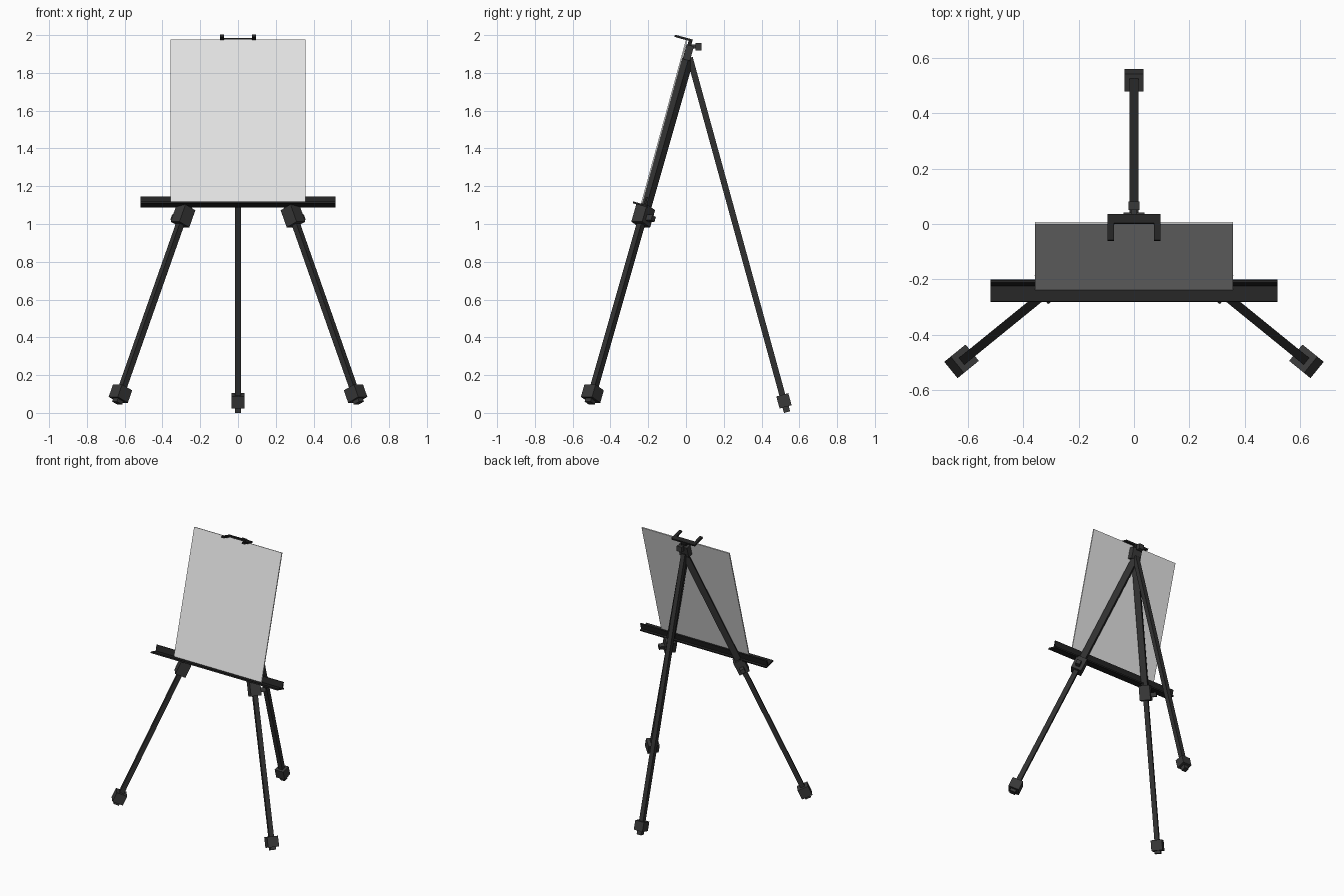
import bpy
from mathutils import Matrix, Vector

cube = bpy.data.objects.get("Cube")
if cube:
    bpy.data.objects.remove(cube)


def material(name, value):
    m = bpy.data.materials.new(name)
    m.use_nodes = True
    color = (value, value, value, 1)
    m.diffuse_color = color
    m.node_tree.nodes["Principled BSDF"].inputs["Base Color"].default_value = color
    return m


leg_mat = material("dark grey metal", 0.03)
block_mat = material("charcoal plastic", 0.04)
tray_mat = material("black plastic", 0.017)
board_mat = material("light grey board", 0.78)


def box(name, frame, center, size, mat):
    """Box placed in a local frame."""
    x, y, z = (s / 2 for s in size)
    verts = [(i * x, j * y, k * z) for i in (-1, 1) for j in (-1, 1) for k in (-1, 1)]
    faces = [(0, 1, 3, 2), (4, 6, 7, 5), (0, 4, 5, 1), (2, 3, 7, 6), (0, 2, 6, 4), (1, 5, 7, 3)]
    mesh = bpy.data.meshes.new(name)
    mesh.from_pydata(verts, [], faces)
    mesh.materials.append(mat)
    ob = bpy.data.objects.new(name, mesh)
    ob.matrix_world = frame @ Matrix.Translation(center)
    bpy.context.collection.objects.link(ob)
    return ob


def leg_frame(top, foot):
    """Frame at the top of a leg: z runs down the leg, x is sideways."""
    z = (foot - top).normalized()
    x = Vector((-z.y, z.x, 0)).normalized()
    y = z.cross(x)
    rot = Matrix((x, y, z)).transposed().to_4x4()
    return Matrix.Translation(top) @ rot, (foot - top).length


# Front legs: thick upper tube, clamp with knob, thin lower tube, foot
for side, sx in (("left", 1), ("right", -1)):
    top = Vector((0, 0.01, 1.87))
    frame, length = leg_frame(top, Vector((sx * 0.64, -0.51, 0.052)))
    clamp = length * 0.455
    box(side + "_upper_leg", frame, (0, 0, clamp / 2), (0.042, 0.042, clamp), leg_mat)
    box(side + "_lower_leg", frame, (0, 0, (clamp + length) / 2),
        (0.032, 0.032, length - clamp), leg_mat)
    box(side + "_clamp", frame, (0, 0, clamp), (0.074, 0.074, 0.1), block_mat)
    box(side + "_clamp_knob", frame, (sx * 0.055, 0, clamp + 0.015),
        (0.04, 0.03, 0.03), block_mat)
    box(side + "_foot", frame, (0, 0, length - 0.055), (0.076, 0.076, 0.072), block_mat)
    box(side + "_foot_tip", frame, (0, 0, length - 0.02), (0.04, 0.04, 0.04), block_mat)

# Back leg
frame, length = leg_frame(Vector((0, 0.02, 1.88)), Vector((0, 0.535, 0.004)))
box("back_leg", frame, (0, 0, length / 2), (0.032, 0.032, length), leg_mat)
box("back_foot", frame, (0, 0, length - 0.062), (0.07, 0.066, 0.066), block_mat)
box("back_foot_tip", frame, (0, 0, length - 0.015), (0.034, 0.034, 0.03), block_mat)

# Board, tray and clip share one leaning frame
lean = Matrix.Translation((0, -0.238, 1.11)) @ Matrix.Rotation(-0.268, 4, "X")
box("board", lean, (0, 0.004, 0.449), (0.716, 0.008, 0.898), board_mat)
box("tray_shelf", lean, (0, -0.001, -0.007), (1.034, 0.082, 0.01), tray_mat)
box("tray_back_lip", lean, (0, 0.021, 0.017), (1.034, 0.01, 0.046), tray_mat)

# Top clip with two prongs, on a short post
box("clip_bar", lean, (0, 0.018, 0.902), (0.19, 0.034, 0.012), tray_mat)
for side, sx in (("left", 1), ("right", -1)):
    box(side + "_clip_prong", lean, (sx * 0.084, -0.028, 0.902), (0.022, 0.07, 0.012), tray_mat)
box("clip_post", lean, (0, 0.025, 0.85), (0.04, 0.02, 0.1), tray_mat)

# Hub joining the legs, with its tightening knob
upright = Matrix.Identity(4)
box("hub", lean, (0, 0.03, 0.835), (0.074, 0.04, 0.08), block_mat)
box("hub_knob_stem", upright, (0, 0.035, 1.94), (0.02, 0.04, 0.02), block_mat)
box("hub_knob", upright, (0, 0.066, 1.938), (0.04, 0.03, 0.038), block_mat)
